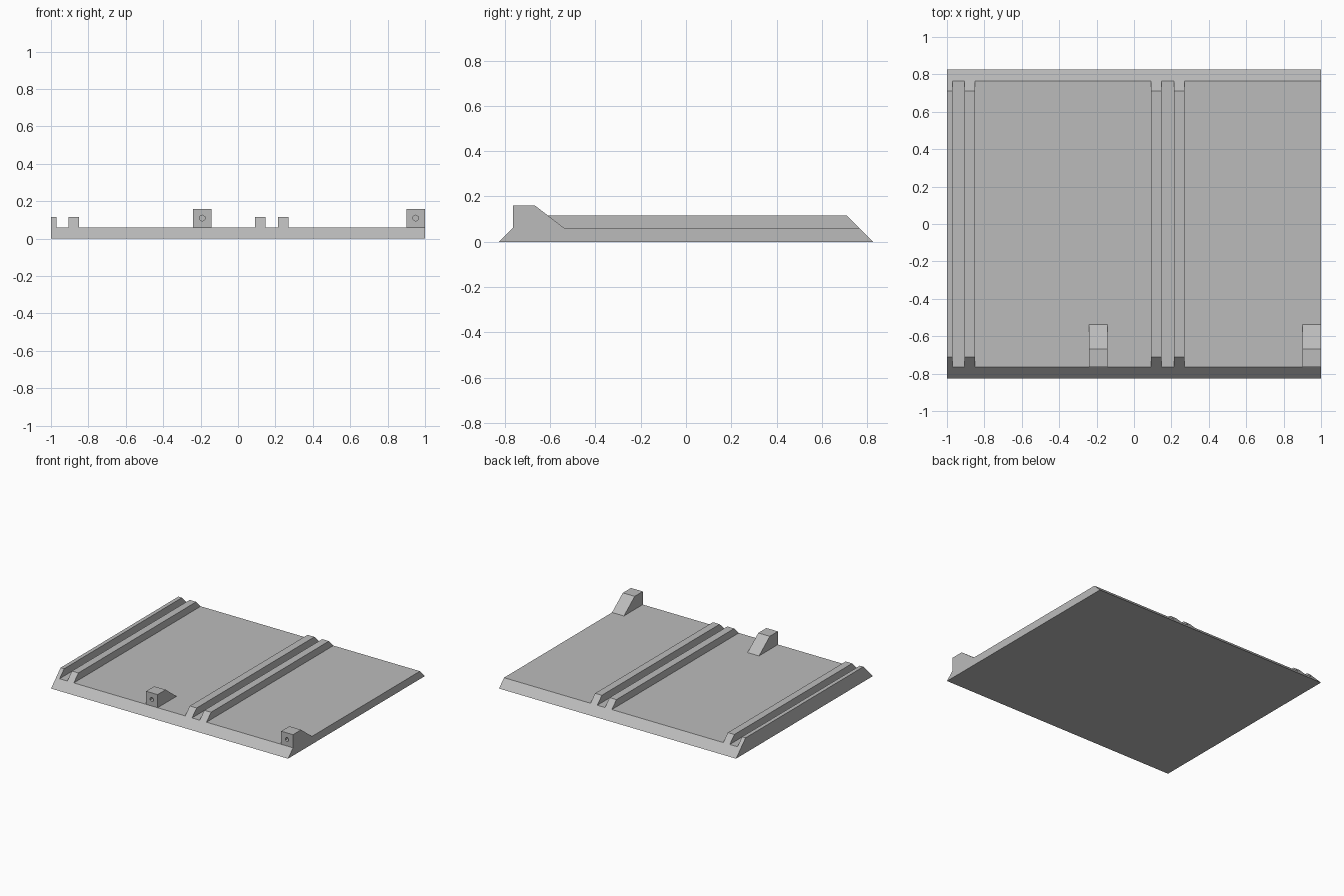
import bpy, bmesh, math
from mathutils import Matrix

cube = bpy.data.objects.get("Cube")
if cube:
    bpy.data.objects.remove(cube)

grey = bpy.data.materials.new("mid grey")
grey.use_nodes = True
colour = (0.5, 0.5, 0.5, 1)
grey.diffuse_color = colour
grey.node_tree.nodes["Principled BSDF"].inputs["Base Color"].default_value = colour

DECK, RIDGE, LUG = 0.06, 0.115, 0.16    # heights
HALF = 0.825                            # half depth at the ground


def finish(bm, name):
    bmesh.ops.recalc_face_normals(bm, faces=bm.faces[:])
    mesh = bpy.data.meshes.new(name)
    bm.to_mesh(mesh)
    bm.free()
    mesh.materials.append(grey)
    obj = bpy.data.objects.new(name, mesh)
    bpy.context.collection.objects.link(obj)
    return obj


def prism(name, start, end):
    """Join two matching outlines into a closed solid."""
    bm = bmesh.new()
    a = [bm.verts.new(p) for p in start]
    b = [bm.verts.new(p) for p in end]
    bm.faces.new(a)
    bm.faces.new(b[::-1])
    for i in range(len(a)):
        j = (i + 1) % len(a)
        bm.faces.new((a[i], a[j], b[j], b[i]))
    return finish(bm, name)


# Deck with raised rails; both ends slope inwards at 45 degrees
outline = [(1, 0), (-1, 0), (-1, RIDGE), (-0.97, RIDGE), (-0.97, DECK)]
for left, right in ((-0.905, -0.85), (0.09, 0.148), (0.213, 0.27)):
    outline += [(left, DECK), (left, RIDGE), (right, RIDGE), (right, DECK)]
outline.append((1, DECK))
prism("deck_with_rails",
      [(x, z - HALF, z) for x, z in outline],
      [(x, HALF - z, z) for x, z in outline])

# Wedge-backed lugs, each with a small blind hexagonal hole in the front
side = [(-0.765, DECK), (-0.765, LUG), (-0.667, LUG), (-0.537, DECK)]
for name, left, right in (("middle_lug", -0.24, -0.143), ("left_lug", 0.90, 1.0)):
    lug = prism(name, [(left, y, z) for y, z in side], [(right, y, z) for y, z in side])
    bm = bmesh.new()
    place = (Matrix.Translation(((left + right) / 2, -0.765, 0.11))
             @ Matrix.Rotation(math.pi / 2, 4, "X"))
    bmesh.ops.create_cone(bm, cap_ends=True, segments=6, radius1=0.016,
                          radius2=0.016, depth=0.12, matrix=place)
    cutter = finish(bm, name + "_hole_cutter")
    cutter.hide_render = True
    cutter.hide_viewport = True
    cut = lug.modifiers.new("hole", "BOOLEAN")
    cut.operation = "DIFFERENCE"
    cut.solver = "EXACT"
    cut.object = cutter
